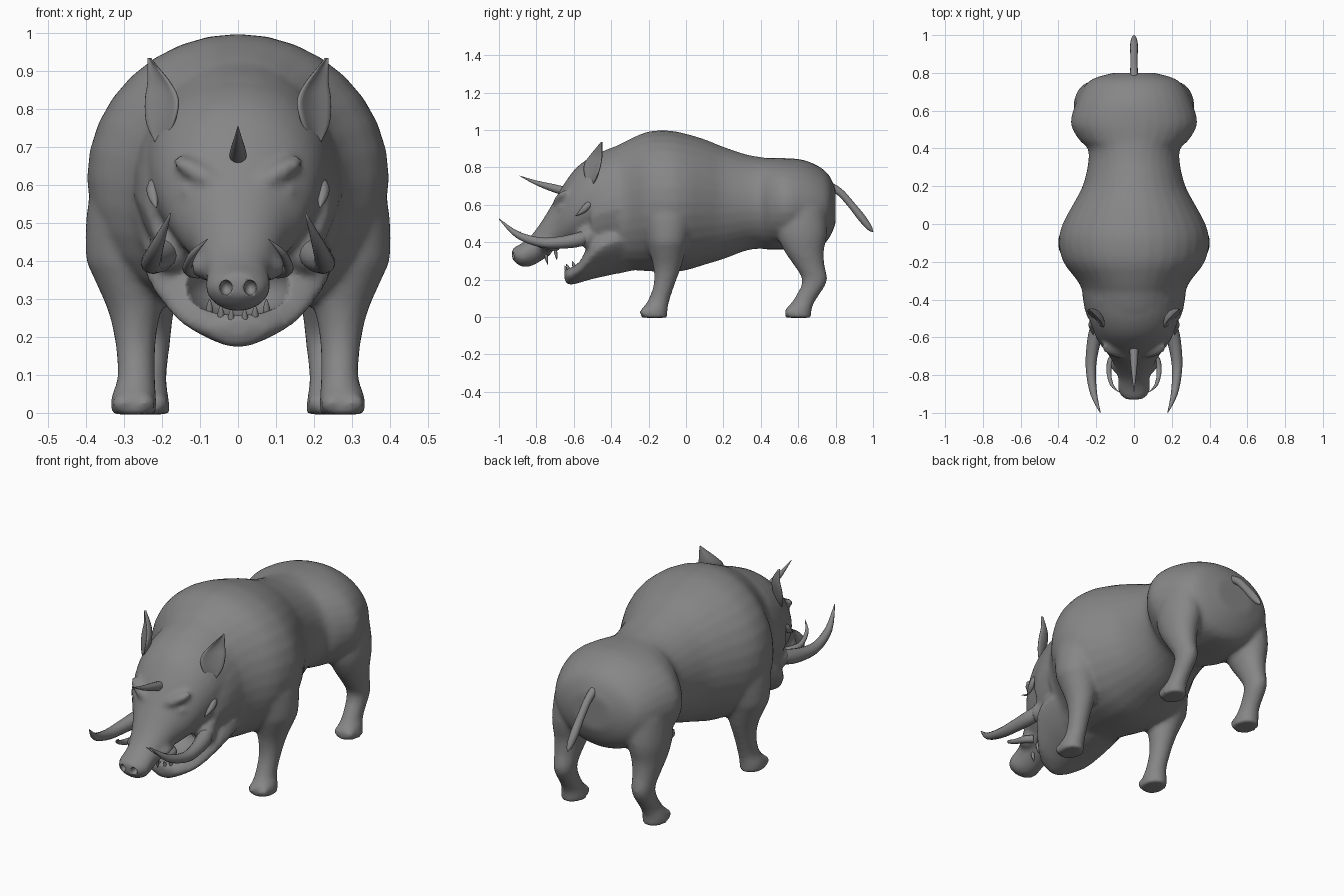
import bpy, bmesh, math
from mathutils import Vector, Matrix

if "Cube" in bpy.data.objects:
    bpy.data.objects.remove(bpy.data.objects["Cube"])

grey = bpy.data.materials.new("hide grey")
grey.diffuse_color = (0.24, 0.24, 0.24, 1)
grey.use_nodes = True
grey.node_tree.nodes["Principled BSDF"].inputs["Base Color"].default_value = grey.diffuse_color


def spline(rows, steps):
    """Catmull-Rom through rows of numbers."""
    pts = [Vector(r) for r in rows]
    out = []
    for i in range(len(pts) - 1):
        a, b, c, d = pts[max(i - 1, 0)], pts[i], pts[i + 1], pts[min(i + 2, len(pts) - 1)]
        for s in range(steps):
            t = s / steps
            out.append(0.5 * (2 * b + (c - a) * t + (2 * a - 5 * b + 4 * c - d) * t ** 2
                              + (3 * b - a - 3 * c + d) * t ** 3))
    return out + [pts[-1]]


def loft(bm, rings, n=24, cup=0.0, pinch=0.0):
    """Skin of elliptical rings, each (centre, u axis, v axis); pinch narrows the lower half to a V."""
    loops = []
    for c, u, v in rings:
        loop = []
        for k in range(n):
            a = 2 * math.pi * k / n
            x, y = math.cos(a), math.sin(a)
            loop.append(bm.verts.new(c + u * x * (1 + pinch * min(y, 0)) + v * (y + cup * x * x)))
        loops.append(loop)
    for p, q in zip(loops, loops[1:]):
        for k in range(n):
            bm.faces.new((p[k], p[(k + 1) % n], q[(k + 1) % n], q[k]))
    bm.faces.new(loops[0])
    bm.faces.new(loops[-1])


def trunk(bm, rows, pinch=0.0):
    """Rows of y, bottom z, top z, half width."""
    loft(bm, [(Vector((0, y, (lo + hi) / 2)), Vector((w, 0, 0)), Vector((0, 0, (hi - lo) / 2)))
              for y, lo, hi, w in spline(rows, 3)], 32, 0, pinch)


def leg(bm, rows, side):
    """Rows of z, x, y, radius x, radius y."""
    loft(bm, [(Vector((side * x, y, z)), Vector((rx, 0, 0)), Vector((0, ry, 0)))
              for z, x, y, rx, ry in spline(rows, 3)])


def blob(bm, pos, size, rot=(0, 0, 0)):
    m = Matrix.Translation(pos)
    for angle, axis in zip(rot, "XYZ"):
        m = m @ Matrix.Rotation(angle, 4, axis)
    bmesh.ops.create_uvsphere(bm, u_segments=20, v_segments=12, radius=1,
                              matrix=m @ Matrix.Diagonal((*size, 1)))


def tube(bm, rows, steps=4, n=12):
    """Round tapering tube; rows of x, y, z, radius."""
    s = spline(rows, steps)
    rings = []
    for i, p in enumerate(s):
        t = (s[min(i + 1, len(s) - 1)].xyz - s[max(i - 1, 0)].xyz).normalized()
        u = (Vector((1, 0, 0)) - t * t.x).normalized()
        rings.append((p.xyz, u * p.w, t.cross(u) * p.w))
    loft(bm, rings, n)


def make(name, bm, mirror=False):
    bmesh.ops.recalc_face_normals(bm, faces=bm.faces)
    me = bpy.data.meshes.new(name)
    bm.to_mesh(me)
    bm.free()
    me.materials.append(grey)
    me.polygons.foreach_set("use_smooth", [True] * len(me.polygons))
    ob = bpy.data.objects.new(name, me)
    bpy.context.collection.objects.link(ob)
    if mirror:
        ob.modifiers.new("mirror", "MIRROR").use_mirror_merge = False
    return ob


# Torso with hips
hide = bmesh.new()
trunk(hide, [(-.36, .235, .92, .27), (-.3, .25, .952, .3),
             (-.2, .245, .992, .375), (-.09, .24, .997, .398), (0, .25, .98, .378), (.1, .28, .95, .325),
             (.2, .31, .91, .272), (.32, .355, .87, .243), (.4, .365, .855, .245), (.445, .36, .85, .29),
             (.53, .36, .85, .335), (.63, .36, .84, .312), (.72, .375, .8, .27), (.77, .43, .75, .215),
             (.8, .5, .68, .11)])
# Neck and throat
trunk(hide, [(-.51, .215, .85, .24), (-.45, .225, .885, .262), (-.36, .232, .92, .275), (-.28, .25, .95, .28)], .3)
# Upper head and snout
trunk(hide, [(-.4, .4, .9, .25), (-.5, .4, .86, .235), (-.58, .38, .805, .21), (-.64, .365, .73, .178),
             (-.7, .345, .63, .13), (-.76, .31, .53, .1), (-.82, .275, .445, .083), (-.87, .268, .4, .086),
             (-.905, .285, .38, .072), (-.93, .31, .365, .04)])
# Lower jaw
trunk(hide, [(-.3, .25, .58, .24), (-.4, .225, .56, .25), (-.48, .208, .5, .24), (-.53, .195, .4, .205),
             (-.57, .183, .32, .165), (-.61, .173, .28, .118), (-.635, .175, .262, .085), (-.65, .2, .25, .04)], .35)
for s in (-1, 1):
    # Front leg and shoulder
    leg(hide, [(-.004, .275, -.17, .06, .07), (.04, .275, -.168, .06, .07), (.09, .268, -.145, .05, .057),
               (.18, .27, -.115, .053, .057), (.27, .273, -.1, .07, .075), (.36, .282, -.1, .1, .1),
               (.42, .285, -.1, .117, .115), (.58, .27, -.1, .12, .14), (.7, .22, -.1, .1, .12)], s)
    # Hind leg and thigh
    leg(hide, [(-.004, .24, .6, .06, .07), (.04, .24, .602, .058, .07), (.09, .235, .633, .047, .06),
               (.19, .23, .688, .052, .066), (.27, .23, .662, .062, .08), (.35, .228, .632, .08, .105),
               (.45, .22, .62, .1, .135), (.58, .2, .62, .11, .13)], s)
    # Toes
    for dx in (-.028, .028):
        blob(hide, (s * .275 + dx, -.215, .025), (.03, .033, .028))
        blob(hide, (s * .24 + dx, .56, .025), (.03, .033, .028))
    # Brows, closed eyes, tusk sockets, nose flare
    blob(hide, (s * .1, -.67, .632), (.085, .035, .026), (.4, s * -.35, s * .5))
    blob(hide, (s * .12, -.66, .578), (.045, .03, .018), (0, s * -.3, s * .5))
    blob(hide, (s * .175, -.53, .425), (.055, .05, .055))
    blob(hide, (s * .085, -.74, .385), (.04, .05, .035))
body = make("body", hide)

# Hollows for mouth and nostrils
cut = bmesh.new()
blob(cut, (0, -.57, .335), (.14, .16, .085))
for s in (-1, 1):
    blob(cut, (s * .032, -.925, .33), (.017, .03, .02))
cutter = make("hollow_cutter", cut)
cutter.hide_render = True
cutter.hide_viewport = True
rm = body.modifiers.new("blend", "REMESH")
rm.mode, rm.voxel_size, rm.use_smooth_shade = "VOXEL", .013, True
bo = body.modifiers.new("hollows", "BOOLEAN")
bo.operation, bo.object = "DIFFERENCE", cutter
sm = body.modifiers.new("soften", "SMOOTH")
sm.factor, sm.iterations = .5, 5

# Large tusks
bm = bmesh.new()
tube(bm, [(.17, -.5, .45, .03), (.2, -.57, .415, .038), (.222, -.68, .398, .032), (.228, -.78, .4, .026),
          (.213, -.9, .44, .018), (.178, -1, .525, .002)])
make("large_tusk", bm, True)

# Small tusks
bm = bmesh.new()
tube(bm, [(.09, -.69, .375, .02), (.12, -.72, .375, .019), (.133, -.78, .385, .013), (.118, -.85, .42, .009),
          (.08, -.89, .458, .001)])
make("small_tusk", bm, True)

# Nose horn
bm = bmesh.new()
tube(bm, [(0, -.64, .67, .024), (0, -.71, .69, .021), (0, -.8, .718, .012), (0, -.89, .755, .001)])
make("horn", bm)

# Tail
bm = bmesh.new()
tube(bm, [(0, .75, .71, .022), (0, .82, .67, .02), (0, .88, .605, .019), (0, .94, .53, .021), (0, .98, .478, .015),
          (0, 1, .455, .002)])
make("tail", bm)

# Cupped ears
bm = bmesh.new()
u, v = Vector((.7, .71, 0)), Vector((.71, -.7, 0))
loft(bm, [(p.xyz, u * p.w, v * (.004 + .2 * p.w)) for p in
          spline([(.2, -.5, .71, .015), (.193, -.495, .76, .05), (.187, -.485, .82, .062), (.198, -.468, .87, .042),
                  (.232, -.45, .935, .002)], 4)], 16, 1.3)
make("ear", bm, True)

# Cheek tufts
bm = bmesh.new()
tube(bm, [(.2, -.48, .625, .003), (.22, -.52, .6, .018), (.222, -.55, .57, .015), (.215, -.59, .54, .001)])
make("cheek_tuft", bm, True)

# Teeth along both jaws
bm = bmesh.new()
for x, y, z in ((.018, -.63, .24), (.045, -.62, .25), (.075, -.59, .265)):
    tube(bm, [(x, y, z - .02, .009), (x, y - .01, z + .012, .009), (x, y - .02, z + .035, .001)], 2, 8)
for x, y, z in ((.045, -.75, .325), (.055, -.7, .35)):
    tube(bm, [(x, y, z + .015, .009), (x, y + .005, z - .015, .008), (x, y + .01, z - .045, .001)], 2, 8)
make("tooth", bm, True)
